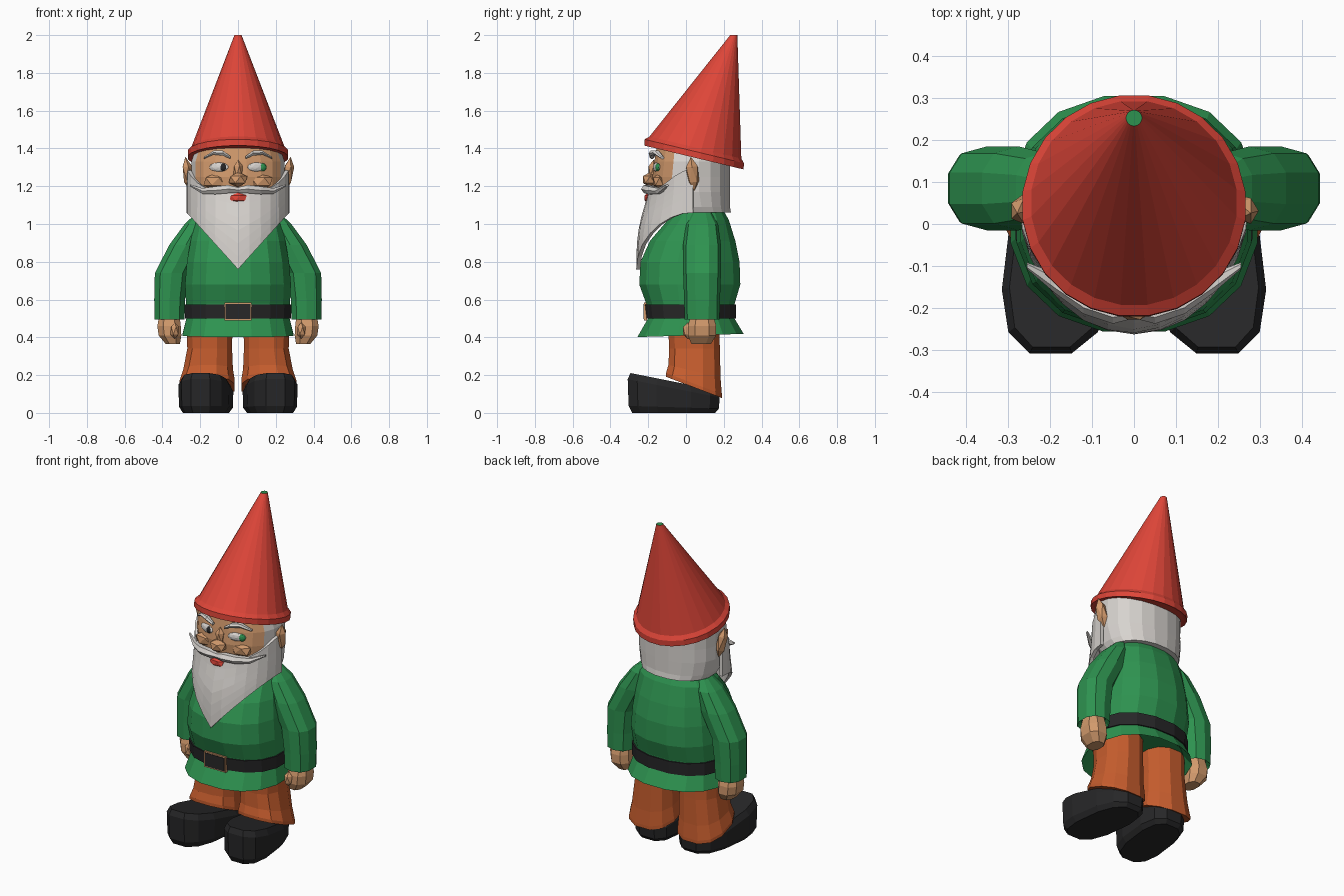
import bpy, bmesh, math
from mathutils import Matrix, Vector

if "Cube" in bpy.data.objects:
    bpy.data.objects.remove(bpy.data.objects["Cube"])


def mat(name, r, g, b):
    m = bpy.data.materials.new(name)
    m.diffuse_color = (r, g, b, 1)
    m.use_nodes = True
    m.node_tree.nodes["Principled BSDF"].inputs["Base Color"].default_value = m.diffuse_color
    return m


RED = mat("red", 0.73, 0.06, 0.04)
GREEN = mat("green", 0.027, 0.29, 0.08)
ORANGE = mat("orange", 0.57, 0.11, 0.027)
SKIN = mat("skin", 0.64, 0.32, 0.15)
WHITE = mat("white", 0.68, 0.65, 0.62)
BLACK = mat("black", 0.02, 0.02, 0.021)


def finish(name, bm, mats, rule=None):
    bmesh.ops.recalc_face_normals(bm, faces=bm.faces[:])
    if rule:
        for f in bm.faces:
            f.material_index = rule(f.calc_center_median(), f.normal)
    me = bpy.data.meshes.new(name)
    bm.to_mesh(me)
    bm.free()
    for m in mats:
        me.materials.append(m)
    ob = bpy.data.objects.new(name, me)
    bpy.context.collection.objects.link(ob)
    return ob


def skin_rings(name, rings, mats, rule=None):
    """Bridge a list of closed point rings and cap both ends."""
    bm = bmesh.new()
    vs = [[bm.verts.new(p) for p in r] for r in rings]
    n = len(vs[0])
    for a, b in zip(vs, vs[1:]):
        for i in range(n):
            j = (i + 1) % n
            bm.faces.new((a[i], a[j], b[j], b[i]))
    bm.faces.new(vs[0])
    bm.faces.new(vs[-1])
    return finish(name, bm, mats, rule)


def ring(z, cx, cy, rx, ry, tilt=0, n=16, p=2.0, shear=0):
    """Horizontal superellipse ring; tilt slopes it along y."""
    pts = []
    for i in range(n):
        t = 2 * math.pi * (i + 0.5) / n
        c, s = math.cos(t), math.sin(t)
        x = math.copysign(abs(c) ** (2 / p), c) * rx
        y = math.copysign(abs(s) ** (2 / p), s) * ry
        pts.append((cx + x + shear * y, cy + y, z + tilt * y))
    return pts


def span(z, rx, y0, y1, tilt=0, n=16, p=2.3):
    return ring(z, 0, (y0 + y1) / 2, rx, (y1 - y0) / 2, tilt, n, p)


def blob(name, loc, scale, m, rot=(0, 0, 0), sub=1):
    bm = bmesh.new()
    bmesh.ops.create_icosphere(bm, subdivisions=sub, radius=1)
    M = Matrix.Translation(loc)
    for a, ax in zip(rot, "XYZ"):
        M = M @ Matrix.Rotation(a, 4, ax)
    bm.transform(M @ Matrix.Diagonal((*scale, 1)))
    return finish(name, bm, [m])


def box(name, loc, size, m):
    bm = bmesh.new()
    bmesh.ops.create_cube(bm, size=1)
    bm.transform(Matrix.Translation(loc) @ Matrix.Diagonal((*size, 1)))
    return finish(name, bm, [m])


def strand(name, path, m, n=6):
    """Tube running along x: (x, y, z, half depth, half height)."""
    rings = [[(x, y + d * math.cos(2 * math.pi * i / n), z + h * math.sin(2 * math.pi * i / n))
              for i in range(n)] for x, y, z, d, h in path]
    return skin_rings(name, rings, [m])


# Hat with rolled brim and tiny green tip
skin_rings("hat", [
    ring(1.355, 0, 0.042, 0.25, 0.25, -0.24, 24),
    ring(1.352, 0, 0.042, 0.268, 0.265, -0.24, 24),
    ring(1.385, 0, 0.044, 0.268, 0.265, -0.24, 24),
    ring(1.405, 0, 0.05, 0.247, 0.245, -0.24, 24),
    ring(2.0, 0, 0.253, 0.019, 0.019, 0, 24)],
    [RED, GREEN], lambda c, n: int(c.z > 1.95))

# Head: face in front, hair at sides and back
skin_rings("head", [
    span(1.06, 0.22, -0.12, 0.24, 0, 20, 2.2),
    span(1.09, 0.235, -0.14, 0.235, 0, 20, 2.2),
    span(1.17, 0.25, -0.17, 0.235, 0, 20, 2.2),
    span(1.25, 0.25, -0.18, 0.235, 0, 20, 2.2),
    span(1.33, 0.25, -0.17, 0.235, 0, 20, 2.2),
    span(1.42, 0.22, -0.155, 0.225, 0, 20, 2.2)],
    [SKIN, WHITE], lambda c, n: int(c.y > -0.05 or c.z < 1.13))

# Beard: curved sheet with a pointed lower edge
BEARD = [(0.7, -0.255), (0.9, -0.25), (1.0, -0.237), (1.1, -0.208), (1.2, -0.185), (1.5, -0.17)]


def beard_front(z):
    for (z0, y0), (z1, y1) in zip(BEARD, BEARD[1:]):
        if z <= z1:
            return y0 + (y1 - y0) * (z - z0) / (z1 - z0)


bm = bmesh.new()
cols, rows, grid = 14, 6, []
for i in range(cols + 1):
    a = math.radians(-92 + 184 * i / cols)
    k = abs(math.sin(a))
    top, low = 1.17 + 0.12 * k ** 4, 0.76 + 0.3 * k
    col = []
    for j in range(rows + 1):
        z = low + (top - low) * j / rows
        col.append(bm.verts.new((0.262 * math.sin(a), 0.03 + (beard_front(z) - 0.03) * math.cos(a), z)))
    grid.append(col)
for a, b in zip(grid, grid[1:]):
    for j in range(rows):
        bm.faces.new((a[j], b[j], b[j + 1], a[j + 1]))
beard = finish("beard", bm, [WHITE])
beard.modifiers.new("thickness", "SOLIDIFY").thickness = 0.02
beard.modifiers["thickness"].offset = 0

# Nose and mouth
blob("nose", (0, -0.19, 1.235), (0.055, 0.045, 0.04), SKIN)
blob("nose_bridge", (0, -0.172, 1.28), (0.028, 0.03, 0.06), SKIN)
blob("mouth", (0, -0.203, 1.138), (0.052, 0.02, 0.028), RED)

# Tunic with flared skirt
skin_rings("tunic", [
    span(1.09, 0.17, -0.04, 0.19),
    span(1.02, 0.23, -0.1, 0.23),
    span(0.91, 0.255, -0.195, 0.265),
    span(0.8, 0.275, -0.245, 0.288),
    span(0.68, 0.285, -0.252, 0.292),
    span(0.58, 0.28, -0.215, 0.262),
    span(0.5, 0.278, -0.205, 0.26),
    span(0.41, 0.3, -0.262, 0.31, 0.03),
    span(0.48, 0.26, -0.19, 0.245)], [GREEN])

# Belt and buckle
skin_rings("belt", [span(0.5, 0.286, -0.213, 0.268), span(0.575, 0.288, -0.222, 0.27)], [BLACK])
box("buckle_frame", (0, -0.215, 0.537), (0.145, 0.016, 0.095), SKIN)
box("buckle_centre", (0, -0.218, 0.537), (0.13, 0.016, 0.08), BLACK)

for s, side in ((-1, "left"), (1, "right")):
    # Face details
    blob("ear_" + side, (s * 0.265, 0.035, 1.265), (0.03, 0.036, 0.092), SKIN, (0.1, s * 0.15, 0))
    blob("cheek_" + side, (s * 0.12, -0.14, 1.225), (0.07, 0.04, 0.045), SKIN)
    blob("eye_" + side, (s * 0.1, -0.152, 1.3), (0.055, 0.018, 0.027), WHITE, (0, 0, s * 0.3), 2)
    blob("iris_" + side, (0.025 + s * 0.105, -0.163 if s < 0 else -0.148, 1.3), (0.022, 0.014, 0.022),
         BLACK if s < 0 else GREEN, (0, 0, s * 0.3), 2)
    strand("eyebrow_" + side, [
        (s * 0.04, -0.18, 1.352, 0.012, 0.008), (s * 0.08, -0.178, 1.375, 0.02, 0.015),
        (s * 0.13, -0.155, 1.378, 0.02, 0.012), (s * 0.18, -0.125, 1.35, 0.01, 0.006)], WHITE)
    strand("moustache_" + side, [
        (0, -0.205, 1.18, 0.02, 0.016), (s * 0.05, -0.208, 1.185, 0.03, 0.025),
        (s * 0.12, -0.185, 1.178, 0.03, 0.024), (s * 0.19, -0.14, 1.175, 0.024, 0.017),
        (s * 0.255, -0.1, 1.205, 0.008, 0.006)], WHITE)

    # Sleeve and hand
    skin_rings("sleeve_" + side, [
        ring(z, s * cx, 0.085, rx, ry, 0, 10, 2.4) for z, cx, rx, ry in (
            (1.06, 0.19, 0.03, 0.05), (1.0, 0.215, 0.07, 0.085), (0.89, 0.275, 0.092, 0.1),
            (0.74, 0.352, 0.092, 0.1), (0.6, 0.362, 0.085, 0.095), (0.495, 0.363, 0.082, 0.093),
            (0.52, 0.363, 0.06, 0.07))], [GREEN])
    skin_rings("hand_" + side, [
        ring(z, s * cx, cy, rx, ry, 0, 8, 2.5) for z, cx, cy, rx, ry in (
            (0.53, 0.363, 0.085, 0.055, 0.06), (0.46, 0.365, 0.085, 0.066, 0.08),
            (0.41, 0.36, 0.085, 0.064, 0.08), (0.365, 0.345, 0.08, 0.04, 0.055))], [SKIN])
    blob("thumb_" + side, (s * 0.335, 0.01, 0.435), (0.026, 0.03, 0.045), SKIN)

    # Trouser leg with sloping cuff
    skin_rings("trouser_leg_" + side, [
        ring(0.49, s * 0.15, 0.04, 0.125, 0.14, 0, 12, 2.4),
        ring(0.34, s * 0.15, 0.045, 0.122, 0.138, 0, 12, 2.4),
        ring(0.22, s * 0.158, 0.045, 0.135, 0.142, -0.25, 12, 2.4),
        ring(0.155, s * 0.163, 0.042, 0.15, 0.152, -0.38, 12, 2.4),
        ring(0.135, s * 0.163, 0.042, 0.15, 0.152, -0.38, 12, 2.4)], [ORANGE])

    # Boot with toes turned out
    skin_rings("boot_" + side, [
        ring(z, s * 0.17, -0.065, rx, ry, t, 12, 2.7, -s * 0.12) for z, rx, ry, t in (
            (0.0, 0.115, 0.225, 0), (0.03, 0.135, 0.245, -0.03), (0.13, 0.138, 0.25, -0.2),
            (0.165, 0.12, 0.235, -0.2))], [BLACK])
